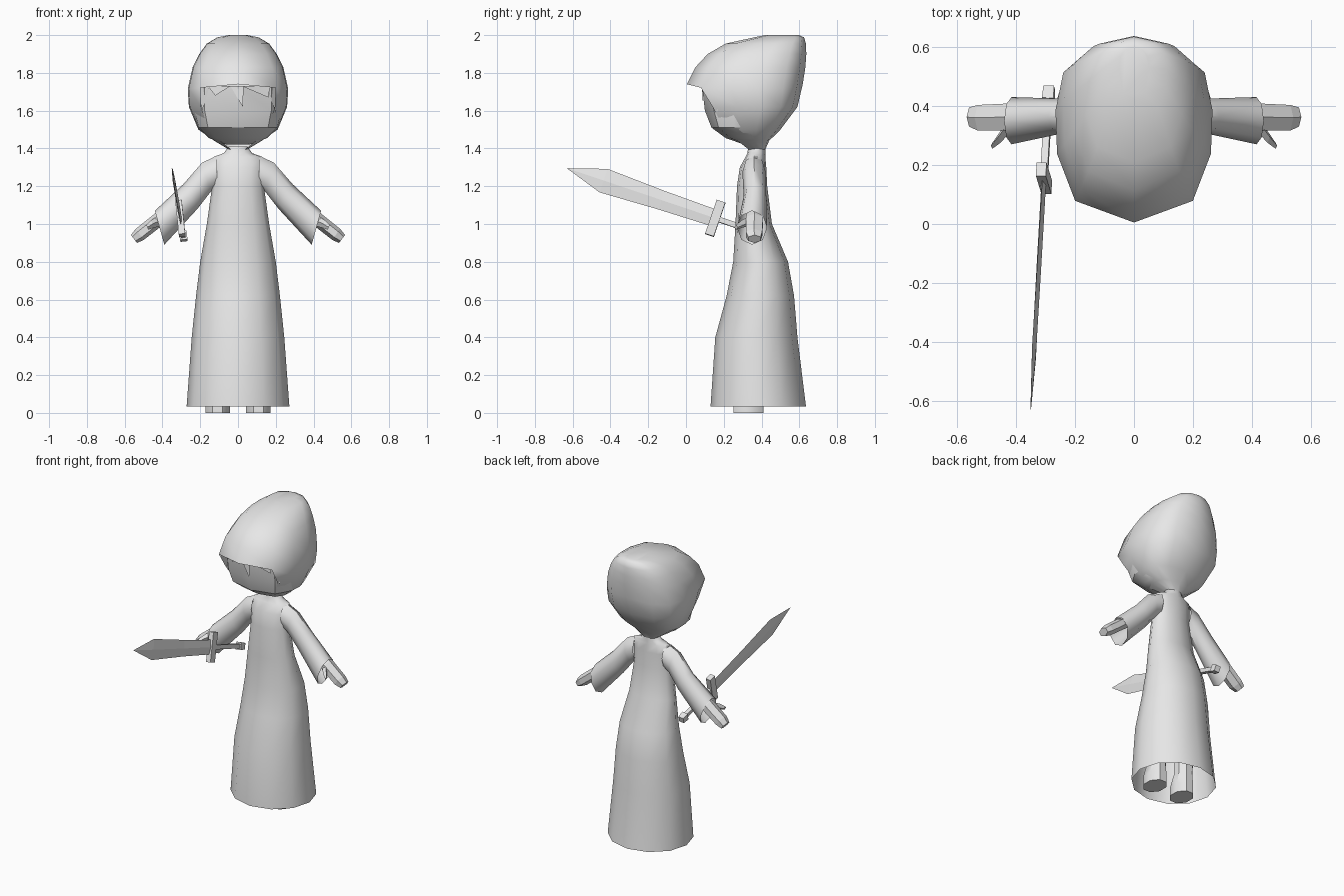
import bpy, bmesh, math
from mathutils import Vector

cube = bpy.data.objects.get("Cube")
if cube:
    bpy.data.objects.remove(cube)

grey = bpy.data.materials.new("plain_grey")
grey.use_nodes = True
GREY = (0.8, 0.8, 0.8, 1)
grey.diffuse_color = GREY
grey.node_tree.nodes["Principled BSDF"].inputs["Base Color"].default_value = GREY


def finish(name, bm, smooth=None):
    """Turn a bmesh into a named object, optionally smooth shaded."""
    bmesh.ops.delete(bm, geom=[v for v in bm.verts if not v.link_faces], context="VERTS")
    bmesh.ops.recalc_face_normals(bm, faces=bm.faces)
    mesh = bpy.data.meshes.new(name)
    bm.to_mesh(mesh)
    bm.free()
    mesh.materials.append(grey)
    obj = bpy.data.objects.new(name, mesh)
    bpy.context.collection.objects.link(obj)
    if smooth:
        bpy.ops.object.select_all(action="DESELECT")
        obj.select_set(True)
        bpy.context.view_layer.objects.active = obj
        bpy.ops.object.shade_smooth_by_angle(angle=math.radians(smooth))
    return obj


def loft(name, rings, smooth=None, cap_start=False, cap_end=False, open_after=None):
    """Skin a stack of rings; open_after leaves the front columns out from that ring on."""
    bm = bmesh.new()
    rows = [[bm.verts.new(p) for p in ring] for ring in rings]
    n = len(rows[0])
    for r in range(len(rows) - 1):
        for i in range(n):
            if open_after is not None and r >= open_after and i in (0, n - 1):
                continue
            j = (i + 1) % n
            bm.faces.new((rows[r][i], rows[r][j], rows[r + 1][j], rows[r + 1][i]))
    if cap_start:
        bm.faces.new(rows[0])
    if cap_end:
        bm.faces.new(rows[-1])
    return finish(name, bm, smooth)


# Egg-shaped outline, front to back: (share of half width, share of depth)
EGG = [(0, 0), (.75, .12), (.98, .38), (1, .62), (.9, .83), (.57, .95), (0, 1)]
OVAL = [(math.sin(a), .5 - .5 * math.cos(a)) for a in (math.pi * k / 6 for k in range(7))]


def section(z, half, front, back, sag=0, shape=EGG):
    right = [(half * u, front + (back - front) * t, z - sag * u) for u, t in shape]
    return right + [(-x, y, h) for x, y, h in right[-2:0:-1]]


def limb_ring(top, bottom, y0, y1, n=8):
    """Ring around a limb, given its upper and lower x,z points and its y range."""
    a, b = Vector((top[0], 0, top[1])), Vector((bottom[0], 0, bottom[1]))
    mid, up = (a + b) / 2 + Vector((0, (y0 + y1) / 2, 0)), (a - b) / 2
    side = Vector((0, (y1 - y0) / 2, 0))
    turns = [2 * math.pi * k / n for k in range(n)]
    return [mid + up * math.cos(t) + side * math.sin(t) for t in turns]


def mirrored(rings, s):
    return [[(s * p[0], p[1], p[2]) for p in ring] for ring in rings]


# Long robe, open at the hem
robe = [(.035, .272, .13, .635), (.4, .245, .155, .59), (.62, .222, .215, .572),
        (.8, .2, .25, .54), (1, .165, .262, .455), (1.2, .137, .27, .43),
        (1.3, .14, .285, .425), (1.355, .13, .315, .42), (1.375, .075, .325, .42),
        (1.41, .05, .33, .42)]
loft("robe", [section(*r, shape=OVAL) for r in robe], smooth=50)

# Hood, with the front left open below the brim
hood = [(2, .05, .42, .6), (1.988, .11, .36, .625), (1.955, .165, .21, .635),
        (1.9, .205, .115, .637), (1.83, .24, .05, .632), (1.74, .266, .005, .618, .025),
        (1.62, .26, .08, .59), (1.5, .21, .165, .5), (1.44, .125, .25, .44),
        (1.395, .05, .32, .42)]
loft("hood", [section(*r) for r in hood], smooth=60, cap_start=True, open_after=5)

# Face inside the hood
face = [(1.73, .235, .085, .5), (1.6, .235, .1, .5), (1.51, .212, .135, .45),
        (1.455, .155, .21, .42), (1.42, .06, .31, .41)]
loft("face", [section(*r) for r in face], smooth=30, cap_start=True, cap_end=True)

# Locks of hair hanging over the forehead: left x, tip x, right x, tip z
bm = bmesh.new()
for x0, tip, x1, low in [(-.21, -.19, -.15, 1.6), (-.16, -.12, -.04, 1.68),
                         (-.04, .025, .03, 1.62), (.02, .16, .17, 1.67), (.15, .2, .21, 1.59)]:
    def depth(x):
        return .078 + max(0, abs(x) * .27) + max(0, abs(x) - .17) * 1.1
    bm.faces.new([bm.verts.new((x, depth(x), z)) for x, z in
                  ((x0, 1.73), (tip, low), (x1, 1.73))])
finish("hair_locks", bm)

for s, label in ((1, "left"), (-1, "right")):
    # Flared sleeve, open at the cuff
    sleeve = [limb_ring((.11, 1.362), (.11, 1.2), .3, .42),
              limb_ring((.19, 1.325), (.145, 1.17), .3, .42),
              limb_ring((.29, 1.21), (.215, 1.08), .305, .425),
              limb_ring((.44, 1.07), (.39, .89), .27, .43)]
    loft(label + "_sleeve", mirrored(sleeve, s), smooth=50)

    # Mitten hand with a thumb
    hand = [limb_ring((.34, 1.11), (.31, 1.06), .33, .4, 6),
            limb_ring((.44, 1.055), (.41, .985), .31, .415, 6),
            limb_ring((.54, .975), (.5, .915), .31, .41, 6),
            limb_ring((.567, .942), (.535, .9), .325, .4, 6)]
    loft(label + "_hand", mirrored(hand, s), cap_start=True, cap_end=True)
    thumb = [limb_ring((.43, 1.04), (.41, .99), .31, .36, 4),
             limb_ring((.46, 1.02), (.445, .98), .275, .315, 4),
             limb_ring((.485, .995), (.475, .97), .255, .275, 4)]
    loft(label + "_thumb", mirrored(thumb, s), cap_start=True, cap_end=True)

    # Leg and foot under the robe
    leg = []
    for z, rx, ry, y in ((0, .065, .08, .33), (.06, .065, .08, .33),
                         (.14, .055, .06, .345), (.6, .055, .06, .36)):
        turns = [math.pi * (k + .5) / 4 for k in range(8)]
        leg.append([(.108 + rx * math.cos(t) * 1.08, y + ry * math.sin(t) * 1.08, z)
                    for t in turns])
    loft(label + "_leg", mirrored(leg, s), smooth=40, cap_start=True, cap_end=True)

# Sword frame: along the blade, across its width, through its thickness
guard_at = Vector((-.305, .155, 1.03))
along = (Vector((-.35, -.63, 1.295)) - guard_at).normalized()
across = Vector((-.1, .3, .95))
across = (across - along * across.dot(along)).normalized()
through = along.cross(across)


def sword_ring(d, width, thick, offset=0, diamond=False):
    corners = [(1, 0), (0, 1), (-1, 0), (0, -1)] if diamond else \
              [(1, 1), (-1, 1), (-1, -1), (1, -1)]
    return [guard_at + along * d + across * (offset + u * width) + through * (v * thick)
            for u, v in corners]


def sword_part(name, *stations, diamond=False):
    loft(name, [sword_ring(*st, diamond=diamond) for st in stations],
         cap_start=True, cap_end=True)


sword_part("blade", (.015, .046, .008), (.3, .052, .008), (.625, .066, .007),
           (.828, .001, .001), diamond=True)
sword_part("guard", (-.024, .095, .017), (.024, .095, .017))
sword_part("grip", (-.29, .014, .012), (-.02, .014, .012))
sword_part("pommel", (-.325, .02, .018), (-.28, .024, .02))
